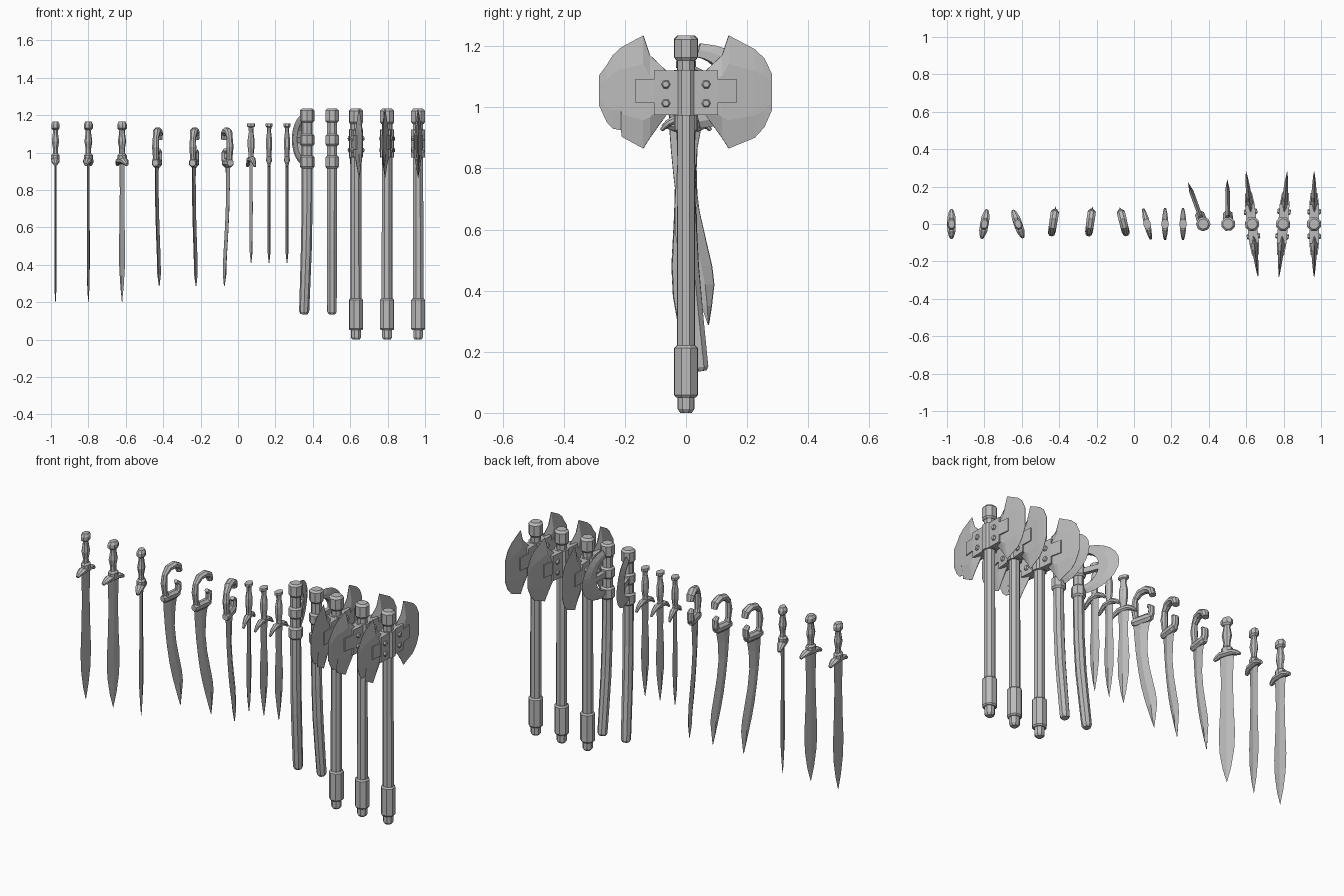
import bpy, bmesh, math
from math import sin, cos, pi, radians

cube = bpy.data.objects.get("Cube")
if cube:
    bpy.data.objects.remove(cube)

steel = bpy.data.materials.new("plain_grey")
steel.use_nodes = True
GREY = (0.5, 0.5, 0.5, 1)
steel.diffuse_color = GREY
steel.node_tree.nodes["Principled BSDF"].inputs["Base Color"].default_value = GREY


def loft(rings):
    """Closed mesh through rings of points."""
    bm = bmesh.new()
    vs = [[bm.verts.new(p) for p in ring] for ring in rings]
    n = len(vs[0])
    for a, b in zip(vs, vs[1:]):
        for i in range(n):
            j = (i + 1) % n
            bm.faces.new((a[i], a[j], b[j], b[i]))
    bm.faces.new(vs[0][::-1])
    bm.faces.new(vs[-1])
    bmesh.ops.recalc_face_normals(bm, faces=bm.faces)
    me = bpy.data.meshes.new("part")
    bm.to_mesh(me)
    bm.free()
    me.materials.append(steel)
    return me


def sweep(path, sides=8):
    """Faceted tube in the y-z plane; each point is y, z, in-plane radius, x radius."""
    k = 1 / cos(pi / sides)
    rings = []
    for i, (y, z, r, rx) in enumerate(path):
        p, q = path[max(i - 1, 0)], path[min(i + 1, len(path) - 1)]
        ty, tz = q[0] - p[0], q[1] - p[1]
        d = math.hypot(ty, tz)
        ny, nz = tz / d, -ty / d
        angles = [2 * pi * (j + .5) / sides for j in range(sides)]
        rings.append([(rx * k * sin(a), y + ny * r * k * cos(a), z + nz * r * k * cos(a))
                      for a in angles])
    return loft(rings)


def turned(steps, flat=1):
    """Upright round part from (z, radius) steps."""
    return sweep([(0, z, r, r * flat) for z, r in steps])


def blade(rows, t):
    """Double-edged blade with a centre ridge; rows are z, back y, edge y."""
    rings = []
    for z, a, b in rows:
        h = t if b - a > .01 else t * .2
        m = (a + b) / 2
        rings.append([(0, a, z), (h, m, z), (0, b, z), (-h, m, z)])
    return loft(rings)


def wedge(rows, side):
    """Axe blade growing along y; rows are distance, low z, high z, half thickness."""
    rings = []
    for y, lo, hi, t in rows:
        q = (hi - lo) * .25
        rings.append([(x, side * y, z) for x, z in (
            (.001, lo), (t, lo + q), (t, hi - q), (.001, hi),
            (-.001, hi), (-t, hi - q), (-t, lo + q), (-.001, lo))])
    return loft(rings)


def block(rx, y0, y1, z0, z1, taper=1):
    return loft([[(sx * rx * k, y, z) for sx, z in ((-1, z0), (1, z0), (1, z1), (-1, z1))]
                 for y, k in ((y0, 1), (y1, taper))])


def bolt(y, z, r=.015, half=.036):
    return loft([[(x, y + r * k * cos(i * pi / 3), z + r * k * sin(i * pi / 3)) for i in range(6)]
                 for x, k in ((-half, .7), (-half + .006, 1), (half - .006, 1), (half, .7))])


def place(kind, parts, spots):
    """Put a copy of a weapon at each (x, turn in degrees)."""
    for n, (x, turn) in enumerate(spots, 1):
        for label, me in parts.items():
            ob = bpy.data.objects.new(f"{kind}_{n}_{label}", me)
            ob.location.x = x
            ob.rotation_euler.z = radians(turn)
            bpy.context.collection.objects.link(ob)


# Straight leaf-bladed swords
place("leaf_sword", {
    "blade": blade([(z, -w, w) for z, w in (
        (.2, .001), (.28, .025), (.38, .043), (.48, .048), (.65, .039),
        (.8, .035), (.95, .042))], .006),
    "guard": sweep([(-.076, .935, .008, .008), (-.06, .945, .012, .015), (-.035, .955, .016, .022),
                    (.035, .955, .016, .022), (.06, .945, .012, .015), (.076, .935, .008, .008)]),
    "grip": turned([(.96, .03), (.985, .03), (.995, .019), (1.02, .018), (1.06, .026),
                    (1.1, .019), (1.125, .017)], .75),
    "pommel": turned([(1.12, .02), (1.13, .032), (1.15, .032), (1.165, .022)], .7),
}, [(-.976, 0), (-.8, -10), (-.62, 20)])

# Forward-curved swords with hooked hilts
place("curved_sword", {
    "blade": blade([(.287, .074, .076), (.35, .052, .086), (.42, .03, .094), (.48, .012, .087),
                    (.56, -.008, .068), (.66, -.026, .045), (.76, -.04, .032),
                    (.86, -.05, .037), (.94, -.056, .052)], .01),
    "collar": sweep([(-.06, .945, .016, .016), (-.04, .945, .024, .021),
                     (.04, .945, .024, .021), (.06, .945, .016, .016)]),
    "hilt": sweep([(-.03, .94, .02, .018), (-.043, .98, .014, .015), (-.048, 1.03, .018, .018),
                   (-.043, 1.08, .014, .015), (-.015, 1.11, .018, .02), (.025, 1.116, .019, .022),
                   (.058, 1.1, .018, .022), (.066, 1.07, .016, .018)]),
    "finger_guard": sweep([(.04, .94, .02, .018), (.058, .965, .016, .018),
                           (.058, 1, .015, .018), (.04, 1.015, .01, .012)]),
}, [(-.433, -9), (-.235, -8), (-.055, 14)])

# Daggers with drooping crescent guards
place("dagger", {
    "blade": blade([(z, -w, w) for z, w in (
        (.41, .001), (.48, .018), (.58, .034), (.68, .037), (.82, .028), (.95, .032))], .009),
    "guard": sweep([(-.082, .925, .005, .006), (-.06, .948, .011, .011), (-.03, .963, .015, .016),
                    (.03, .963, .015, .016), (.06, .948, .011, .011), (.082, .925, .005, .006)]),
    "grip": turned([(.96, .02), (.99, .018), (1.03, .024), (1.07, .024), (1.11, .016),
                    (1.135, .018), (1.14, .028), (1.155, .028)], .68),
}, [(.07, 14), (.166, 0), (.262, 0)])

# Crescent axes: bent haft, three sockets, a pierced blade
crescent = []
for i in range(13):
    a = radians(-84 + 14 * i)
    c, s = max(cos(a), 0), sin(a)
    inner = (.025 + .1 * c, 1.07 + .095 * s)
    outer = (.025 + .215 * c, 1.07 + .14 * s)
    mid = [(p + q) / 2 for p, q in zip(inner, outer)]
    crescent.append([(.012, *inner), (.012, *mid), (0, *outer), (-.012, *mid), (-.012, *inner)])
parts = {
    "haft": sweep([(.05, .137, .018, .018), (.048, .15, .025, .025), (.032, .3, .026, .026),
                   (.014, .48, .027, .027), (.003, .68, .027, .027), (0, .9, .027, .027),
                   (0, 1.22, .027, .027)]),
    "blade": loft(crescent),
    "middle_arm": block(.013, 0, .14, 1.05, 1.08, .7),
}
for label, lo, hi in (("low", .915, .985), ("middle", 1.035, 1.1), ("top", 1.16, 1.235)):
    parts[label + "_socket"] = turned([(lo, .028), (lo + .01, .036), (hi - .01, .036), (hi, .026)])
place("crescent_axe", parts, [(.37, 20), (.503, 1)])

# Great double axes
root = [(.06, .98, 1.115, .018), (.118, .9, 1.17, .018), (.14, .865, 1.235, .016)]
parts = {
    "haft": turned([(0, .018), (.012, .026), (.05, .026), (.05, .031), (.058, .037),
                    (.212, .037), (.22, .03), (.22, .028), (1.16, .027)]),
    "collar": turned([(.973, .037), (1.122, .037)]),
    "cap": turned([(1.153, .03), (1.163, .037), (1.222, .037), (1.235, .026)]),
    "head_plate": block(.026, -.105, .105, .975, 1.12),
    "back_blade": wedge(root + [(.225, .9, 1.19, .009), (.257, .935, 1.16, .005),
                                (.282, .992, 1.107, .001)], 1),
    "front_blade": wedge(root + [(.21, .903, 1.197, .01), (.213, .925, 1.195, .01),
                                 (.24, .93, 1.17, .007), (.26, .952, 1.137, .005),
                                 (.284, 1.005, 1.105, .001)], -1),
}
for label, s in (("back", 1), ("front", -1)):
    parts[label + "_neck"] = block(.026, s * .1, s * .167, 1.015, 1.09, .72)
    for level, z in (("low", 1.013), ("high", 1.075)):
        parts[f"{label}_{level}_bolt"] = bolt(s * .066, z)
place("double_axe", parts, [(.631, 6.5), (.797, -4.5), (.963, 0)])
